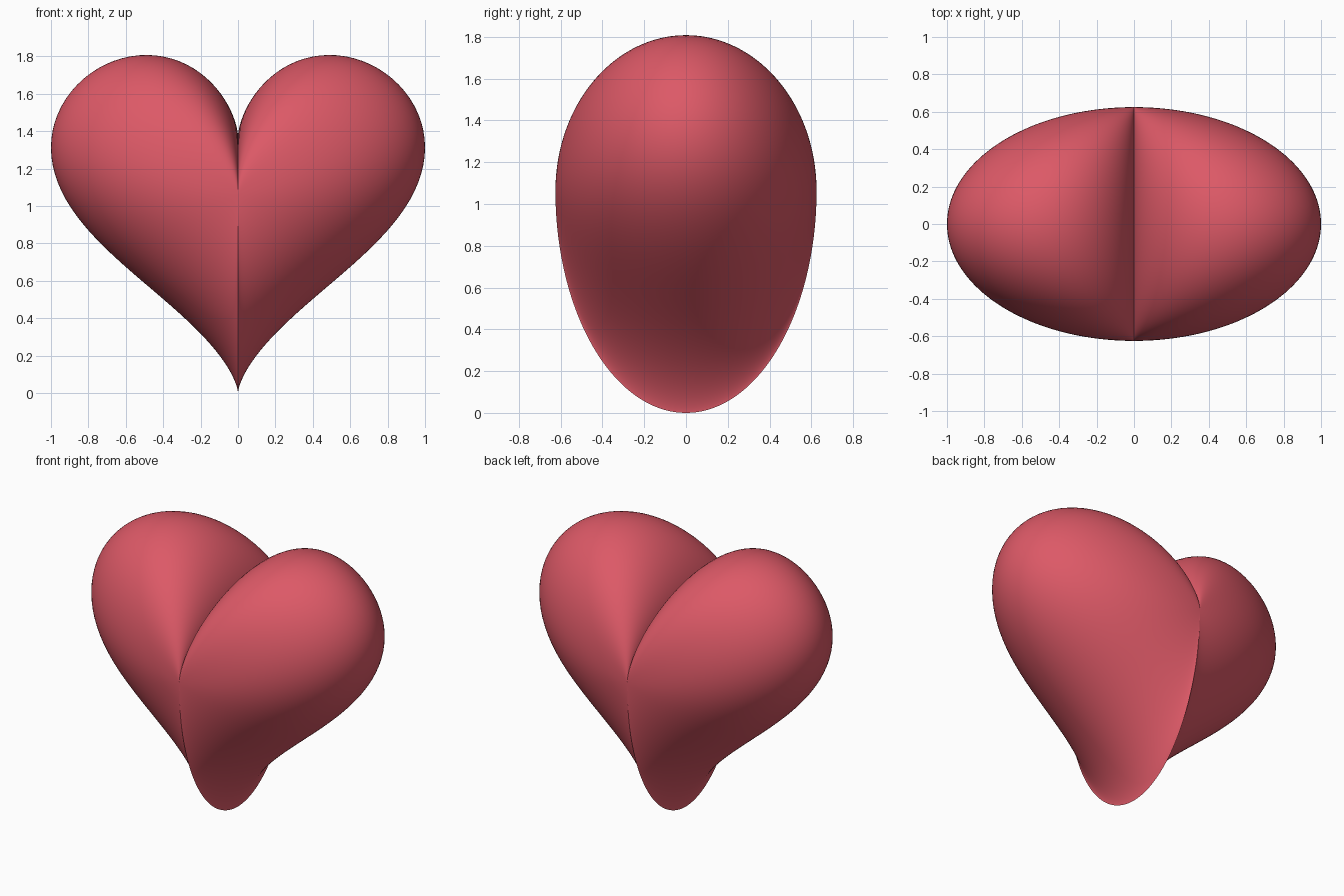
import bpy, bmesh
from math import sin, cos, pi, radians

if "Cube" in bpy.data.objects:
    bpy.data.objects.remove(bpy.data.objects["Cube"])

AROUND, RINGS = 160, 80      # steps along the outline, rings front to back
SCALE = 1 / 16


def outline(t):
    """Classic heart curve, centre at the origin."""
    return (16 * sin(t) ** 3,
            13 * cos(t) - 5 * cos(2 * t) - 2 * cos(3 * t) - cos(4 * t))


def point(t, u):
    """Heart outline swept through an elliptical depth."""
    x, z = outline(t)
    return (x * sin(u) * SCALE, -10 * cos(u) * SCALE, (z * sin(u) + 17) * SCALE)


# Heart body: shrinking outlines between a front and a back pole
bm = bmesh.new()
front = bm.verts.new(point(0, 0))
back = bm.verts.new(point(0, pi))
rings = [[bm.verts.new(point(2 * pi * i / AROUND, pi * j / RINGS))
          for i in range(AROUND)] for j in range(1, RINGS)]

for i in range(AROUND):
    k = (i + 1) % AROUND
    bm.faces.new((front, rings[0][i], rings[0][k]))
    bm.faces.new((back, rings[-1][k], rings[-1][i]))
    for a, b in zip(rings, rings[1:]):
        bm.faces.new((a[i], b[i], b[k], a[k]))
bmesh.ops.recalc_face_normals(bm, faces=bm.faces)

mesh = bpy.data.meshes.new("heart")
bm.to_mesh(mesh)
bm.free()
heart = bpy.data.objects.new("heart", mesh)
bpy.context.collection.objects.link(heart)

# Red colour
red = bpy.data.materials.new("red")
red.diffuse_color = (0.72, 0.1, 0.135, 1)
red.use_nodes = True
red.node_tree.nodes["Principled BSDF"].inputs["Base Color"].default_value = red.diffuse_color
mesh.materials.append(red)

# Smooth surface, sharp crease along the middle
bpy.context.view_layer.objects.active = heart
heart.select_set(True)
bpy.ops.object.shade_smooth_by_angle(angle=radians(40))
